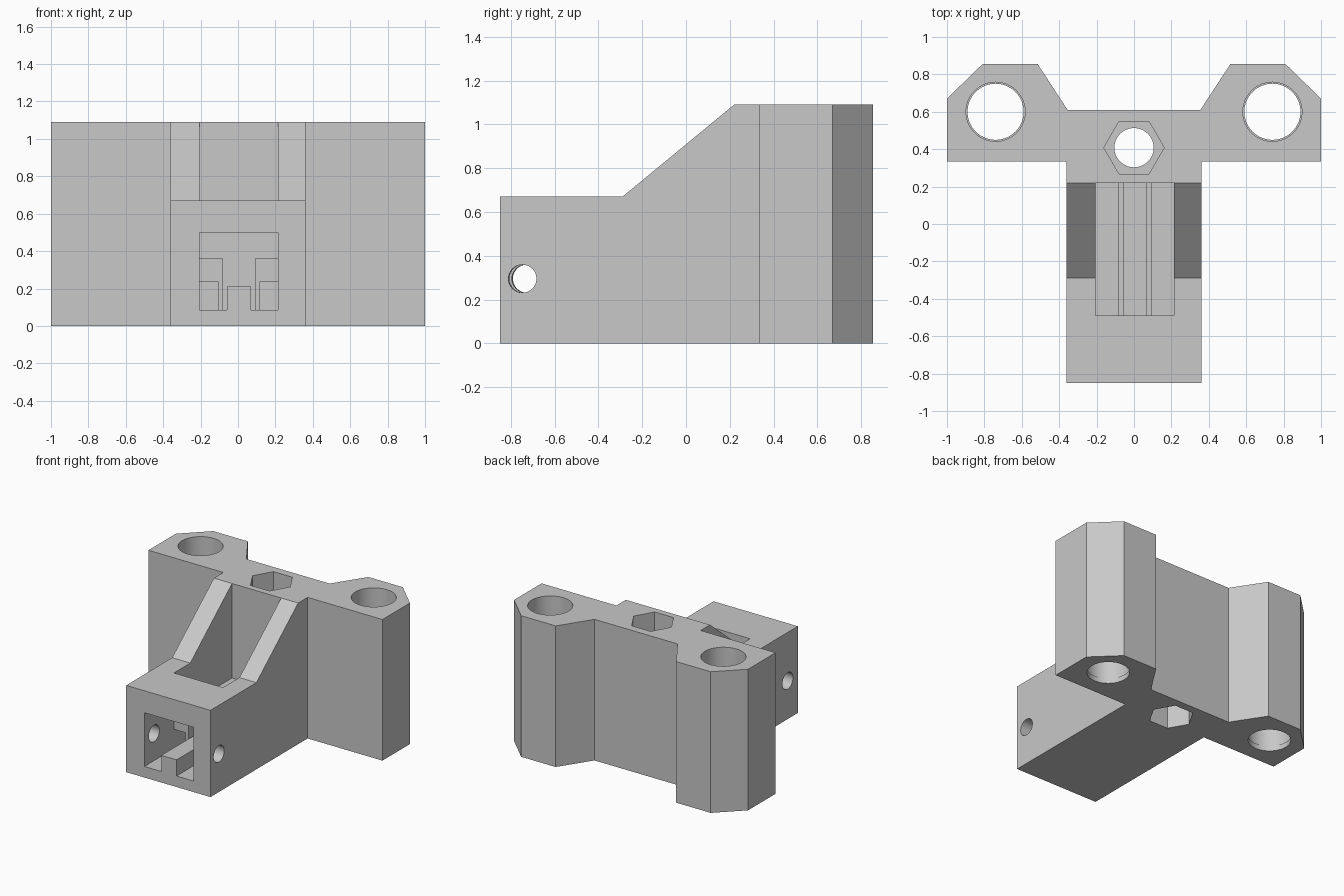
import bpy, bmesh, math

if "Cube" in bpy.data.objects:
    bpy.data.objects.remove(bpy.data.objects["Cube"])

grey = bpy.data.materials.new("plain_grey")
grey.use_nodes = True
COLOR = (0.58, 0.58, 0.58, 1)
grey.diffuse_color = COLOR
grey.node_tree.nodes["Principled BSDF"].inputs["Base Color"].default_value = COLOR

H = 1.09        # full height
FLOOR = 0.085   # floor of the channel
MID = 0.005     # centre of the channel


def prism(name, points, axis, start, end):
    """Extrude a 2D outline along one axis."""
    place = {"X": lambda t, u, v: (t, u, v),
             "Y": lambda t, u, v: (u, t, v),
             "Z": lambda t, u, v: (u, v, t)}[axis]
    bm = bmesh.new()
    lower = [bm.verts.new(place(start, u, v)) for u, v in points]
    upper = [bm.verts.new(place(end, u, v)) for u, v in points]
    bm.faces.new(lower)
    bm.faces.new(upper)
    n = len(points)
    for i in range(n):
        j = (i + 1) % n
        bm.faces.new((lower[i], lower[j], upper[j], upper[i]))
    bmesh.ops.recalc_face_normals(bm, faces=bm.faces)
    mesh = bpy.data.meshes.new(name)
    bm.to_mesh(mesh)
    bm.free()
    mesh.materials.append(grey)
    obj = bpy.data.objects.new(name, mesh)
    bpy.context.collection.objects.link(obj)
    return obj


def rect(u0, u1, v0, v1):
    return [(u0, v0), (u1, v0), (u1, v1), (u0, v1)]


def ring(cu, cv, radius, sides):
    return [(cu + radius * math.cos(2 * math.pi * i / sides),
             cv + radius * math.sin(2 * math.pi * i / sides)) for i in range(sides)]


def combine(target, tool, operation):
    """Apply a boolean and discard the tool."""
    mod = target.modifiers.new("combine", "BOOLEAN")
    mod.operation = operation
    mod.solver = "EXACT"
    mod.object = tool
    bpy.ops.object.select_all(action="DESELECT")
    bpy.context.view_layer.objects.active = target
    target.select_set(True)
    bpy.ops.object.modifier_apply(modifier=mod.name)
    bpy.data.objects.remove(tool)


# Wide rear block with two chamfered rod housings
half = [(1, 0.335), (1, 0.67), (0.81, 0.855), (0.515, 0.855), (0.355, 0.61)]
body = prism("mount_body", half + [(-x, y) for x, y in reversed(half)], "Z", 0, H)

# Forward arm with a sloping shoulder
arm = prism("arm", [(-0.85, 0), (0.45, 0), (0.45, H), (0.22, H),
                    (-0.29, 0.67), (-0.85, 0.67)], "X", -0.36, 0.36)
combine(body, arm, "UNION")

# Channel: front window opening into a slot from above
channel = prism("channel_cutter", [(-1, FLOOR), (0.22, FLOOR), (0.22, 1.3),
                                   (-0.49, 1.3), (-0.49, 0.5), (-1, 0.5)],
                "X", MID - 0.21, MID + 0.21)
combine(body, channel, "DIFFERENCE")

# Central rib on the channel floor
combine(body, prism("rib", rect(MID - 0.065, MID + 0.065, 0.04, 0.21),
                    "Y", -0.85, 0.26), "UNION")

# Hooked rails on both channel walls
for s in (-1, 1):
    hook = [(0.25, 0.36), (0.085, 0.36), (0.085, 0.04),
            (0.11, 0.04), (0.11, 0.235), (0.25, 0.235)]
    rail = prism("rail", [(MID + s * u, v) for u, v in hook], "Y", -0.49, 0.26)
    combine(body, rail, "UNION")

# Rod bores, each with a thin retaining lip at the bottom
for s in (-1, 1):
    for radius, start in ((0.15, -0.1), (0.158, 0.04)):
        bore = prism("bore_cutter", ring(s * 0.74, 0.6, radius, 64), "Z", start, 1.3)
        combine(body, bore, "DIFFERENCE")

# Bolt hole with hexagonal pockets at both ends
combine(body, prism("bolt_cutter", ring(0, 0.408, 0.105, 48), "Z", -0.1, 1.3), "DIFFERENCE")
for start, end in ((-0.1, 0.3), (H - 0.3, 1.3)):
    combine(body, prism("hex_cutter", ring(0, 0.408, 0.161, 6), "Z", start, end), "DIFFERENCE")

# Slightly skewed cross pin hole near the front
pin = prism("pin_cutter", ring(-0.737, 0.295, 0.064, 40), "X", -0.5, 0.5)
for v in pin.data.vertices:
    v.co.y -= 0.028 * v.co.x
combine(body, pin, "DIFFERENCE")

bpy.ops.object.shade_smooth_by_angle(angle=math.radians(30))
